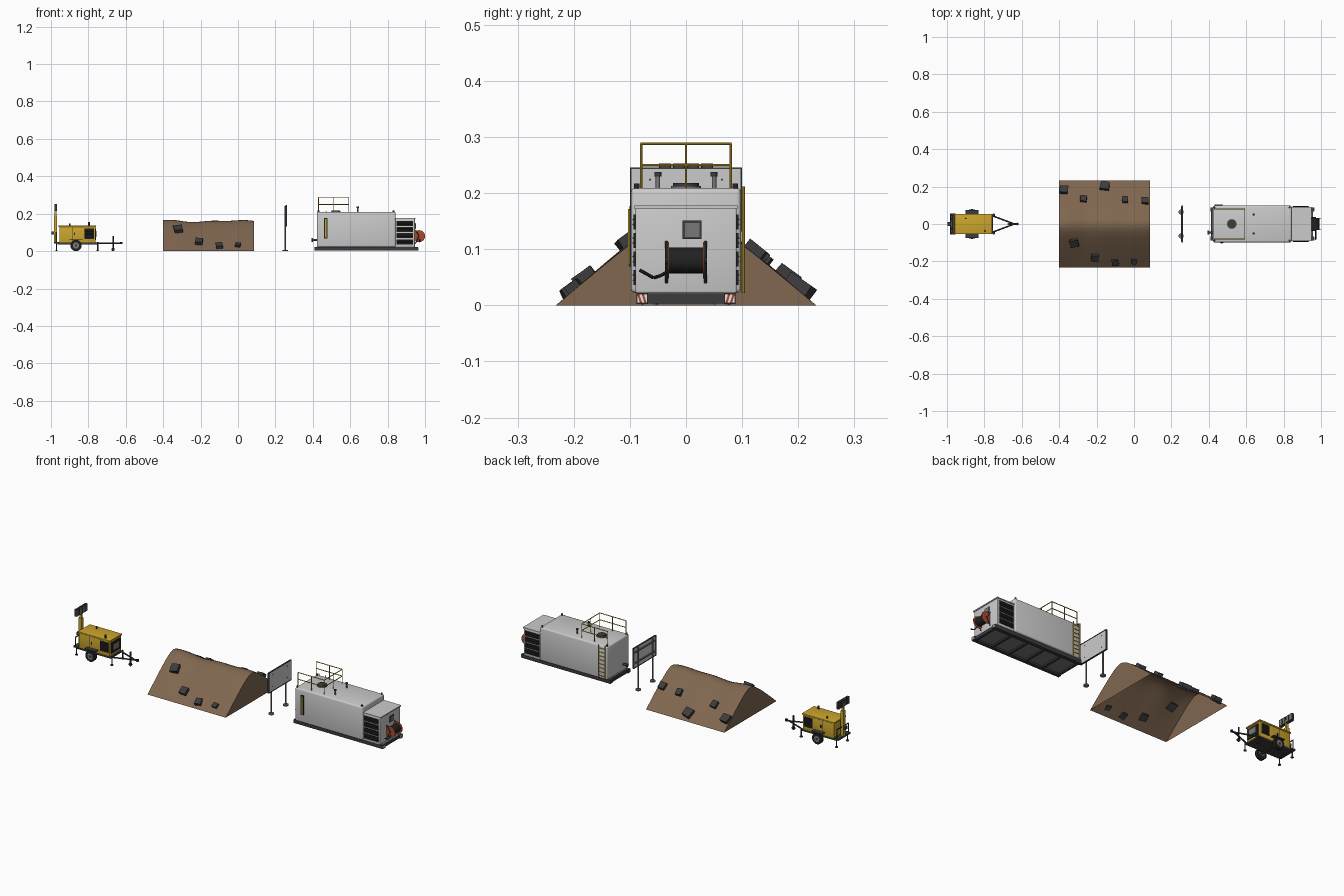
import bpy, bmesh, math, random
from mathutils import Vector, Matrix

if "Cube" in bpy.data.objects:
    bpy.data.objects.remove(bpy.data.objects["Cube"])

random.seed(4)


def material(name, r, g, b):
    m = bpy.data.materials.new(name)
    m.diffuse_color = (r, g, b, 1)
    m.use_nodes = True
    m.node_tree.nodes["Principled BSDF"].inputs["Base Color"].default_value = m.diffuse_color
    return m


LIGHT = material("light_grey", .60, .60, .60)
MID = material("mid_grey", .19, .19, .19)
DARK = material("dark_grey", .045, .045, .048)
BLACK = material("black", .015, .015, .016)
YELLOW = material("yellow", .60, .38, .025)
SOIL = material("soil_brown", .215, .135, .08)
RED = material("red", .42, .065, .03)
WHITE = material("white", .85, .85, .85)


def finish(name, bm, mat):
    bmesh.ops.recalc_face_normals(bm, faces=bm.faces)
    me = bpy.data.meshes.new(name)
    bm.to_mesh(me)
    bm.free()
    me.materials.append(mat)
    ob = bpy.data.objects.new(name, me)
    bpy.context.collection.objects.link(ob)
    return ob


def box(name, x, y, z, mat, bevel=0):
    """Box from (min, max) pairs."""
    bm = bmesh.new()
    bmesh.ops.create_cube(bm, size=1)
    for v in bm.verts:
        for i, (a, b) in enumerate((x, y, z)):
            v.co[i] = (a + b) / 2 + v.co[i] * (b - a)
    if bevel:
        bmesh.ops.bevel(bm, geom=bm.edges[:], offset=bevel, segments=3, profile=.5, affect='EDGES')
    return finish(name, bm, mat)


def rods(name, pairs, r, mat, sides=8):
    """Round bars between pairs of points."""
    bm = bmesh.new()
    for p, q in pairs:
        p, q = Vector(p), Vector(q)
        d = q - p
        m = Matrix.Translation((p + q) / 2) @ d.to_track_quat('Z', 'Y').to_matrix().to_4x4()
        bmesh.ops.create_cone(bm, cap_ends=True, segments=sides, radius1=r, radius2=r,
                              depth=d.length, matrix=m)
    return finish(name, bm, mat)


def chain(*pts):
    return list(zip(pts, pts[1:]))


# Soil heap: hyperbolic ridge, closed ends, open underside
def heap_z(x, y):
    a, s = .05, .85
    z = s * (math.hypot(.232, a) - math.hypot(y, a))
    wave = .004 * math.sin(17 * x + 2) + .003 * math.sin(31 * x)
    return max(0, z + wave * z / .16 + .002 * z / .16)


bm = bmesh.new()
NX, NY = 24, 28
grid = []
for i in range(NX + 1):
    x = -.40 + .486 * i / NX
    grid.append([bm.verts.new((x, y, heap_z(x, y)))
                 for y in (-.232 + .464 * j / NY for j in range(NY + 1))])
for i in range(NX):
    for j in range(NY):
        bm.faces.new((grid[i][j], grid[i + 1][j], grid[i + 1][j + 1], grid[i][j + 1]))
bm.faces.new(grid[0])
bm.faces.new(grid[-1])
finish("soil_heap", bm, SOIL)

# Rocks lying on the slopes: x, y, size
for x, y, s in ((-.375, .18, .043), (-.155, .20, .048), (-.27, .133, .036), (-.048, .128, .034),
                (.06, .123, .036), (-.32, -.10, .042), (-.21, -.178, .040), (-.10, -.205, .034), (0, -.20, .028)):
    bm = bmesh.new()
    bmesh.ops.create_cube(bm, size=1)
    tilt = Matrix.Rotation(-math.copysign(.62, y), 4, 'X') @ Matrix.Rotation(random.uniform(-.2, .2), 4, 'Z')
    for v in bm.verts:
        j = Vector([random.uniform(-.06, .06) for _ in range(3)])
        co = (v.co + j) * s
        co.z *= .65
        v.co = tilt @ co + Vector((x, y, heap_z(x, y) + .005))
    finish("rock", bm, DARK)

# Tank container
box("tank_body", (.422, .842), (-.098, .098), (.022, .209), LIGHT, .008)
box("pump_cabin", (.838, .946), (-.09, .09), (.022, .174), LIGHT, .003)
box("cabin_roof", (.838, .95), (-.092, .092), (.172, .178), LIGHT)
for s in (-1, 1):
    for k in range(4):
        z = .036 + k * .033
        box("side_louvre", (.848, .936), sorted((s * .088, s * .094)), (z, z + .027), BLACK)
        rods("louvre_slat", [((.85, s * .094, z + h), (.934, s * .094, z + h)) for h in (.009, .018)],
             .0015, DARK, 4)
    box("skid_rail", (.408, .962), sorted((s * .068, s * .088)), (.002, .022), DARK)
box("skid_floor", (.42, .955), (-.07, .07), (.012, .022), MID)
for k in range(6):
    x = .412 + k * .106
    box("skid_crossbeam", (x, x + .014), (-.07, .07), (.003, .02), DARK)

# Striped warning plates on the skid ends
for s in (-1, 1):
    box("warning_plate", (.961, .965), sorted((s * .069, s * .087)), (.004, .020), WHITE)
    bm = bmesh.new()
    for k in range(2):
        y = .070 + k * .008
        quad = ((y, .004), (y + .004, .004), (y + .009, .020), (y + .005, .020))
        bm.faces.new([bm.verts.new((.9655, s * a, z)) for a, z in quad])
    finish("warning_stripes", bm, RED)

# Cabin end: window and hose reel
box("window_frame", (.945, .949), (-.006, .028), (.118, .151), DARK)
box("window_pane", (.947, .951), (-.002, .024), (.122, .147), MID)
rods("reel_drum", [((.968, -.031, .08), (.968, .031, .08))], .023, BLACK, 24)
rods("reel_flanges", [((.968, s * .030, .08), (.968, s * .033, .08)) for s in (-1, 1)], .032, RED, 24)
for s in (-1, 1):
    rods("reel_stand", chain((.948, s * .035, .04), (.968, s * .035, .08), (.948, s * .035, .114)), .0025, DARK)
rods("reel_axle", [((.968, -.037, .08), (.968, .037, .08))], .005, DARK)
rods("hose", chain((.972, -.03, .062), (.972, -.045, .053), (.972, -.058, .049), (.972, -.07, .056),
                   (.972, -.083, .063)), .003, BLACK)

# Tank fittings
rods("hatch_collar", [((.523, 0, .205), (.523, 0, .213))], .027, MID, 24)
rods("hatch_lid", [((.523, 0, .213), (.523, 0, .218))], .023, DARK, 24)
for s in (-1, 1):
    rods("vent_pipe", [((.64, s * .05, .205), (.64, s * .05, .232))], .004, MID, 12)
    rods("vent_cap", [((.64, s * .05, .23), (.64, s * .05, .238))], .006, DARK, 12)
    for x in (.43, .832):
        rods("lifting_lug", [((x, s * .088, .205), (x, s * .088, .217))], .005, DARK, 10)
rods("outlet_pipe", [((.396, -.045, .06), (.425, -.045, .06))], .006, DARK, 12)
rods("outlet_flange", [((.394, -.045, .06), (.4, -.045, .06))], .010, DARK, 12)
box("level_gauge", (.46, .478), (-.101, -.097), (.068, .177), BLACK)
box("gauge_tube", (.466, .472), (-.103, -.1), (.073, .172), YELLOW)

# Roof railing and ladder
xs = (.43, .512, .592)
rail = []
for z in (.25, .288):
    rail += chain((.43, -.08, z), (.592, -.08, z), (.592, .08, z), (.43, .08, z))
rail += [((x, s * .08, .207), (x, s * .08, .288)) for x in xs for s in (-1, 1)]
rail.append(((.592, 0, .207), (.592, 0, .288)))
rods("roof_railing", rail, .0022, YELLOW)
ladder = [((x, .102, .022), (x, .102, .212)) for x in (.432, .472)]
rods("ladder_rails", ladder, .003, YELLOW)
rods("ladder_rungs", [((.432, .102, .04 + k * .022), (.472, .102, .04 + k * .022)) for k in range(8)],
     .002, YELLOW)

# Sign board on two posts
box("sign_board", (.256, .261), (-.098, .098), (.135, .243), LIGHT)
for s in (-1, 1):
    rods("sign_post", [((.252, s * .064, 0), (.252, s * .064, .24))], .004, MID, 12)
    rods("post_base", [((.252, s * .064, 0), (.252, s * .064, .007))], .014, MID, 20)
    box("sign_side_trim", (.254, .263), sorted((s * .097, s * .1)), (.132, .246), DARK)
    rods("sign_bolts", [((.26, s * .064, z), (.263, s * .064, z)) for z in (.16, .224)], .002, DARK)
for z in (.132, .243):
    box("sign_edge_trim", (.254, .263), (-.1, .1), (z, z + .003), DARK)
for z in (.158, .218):
    box("sign_back_rail", (.25, .257), (-.094, .094), (z, z + .007), MID)

# Trailer chassis
box("trailer_bed", (-.965, -.755), (-.05, .05), (.036, .045), DARK)
for s in (-1, 1):
    rods("drawbar", [((-.76, s * .045, .042), (-.64, 0, .042))], .004, DARK)
    rods("tyre", [((-.866, s * .057, .030), (-.866, s * .076, .030))], .030, BLACK, 24)
    rods("wheel_rim", [((-.866, s * .057, .030), (-.866, s * .077, .030))], .017, MID, 20)
    rods("wheel_hub", [((-.866, s * .07, .030), (-.866, s * .079, .030))], .006, DARK, 12)
    box("mudguard", (-.90, -.832), sorted((s * .052, s * .076)), (.062, .066), DARK)
    for x in (-.97, -.75):
        rods("stabiliser_leg", [((x, s * .048, .002), (x, s * .048, .05))], .003, DARK)
        rods("stabiliser_foot", [((x, s * .048, 0), (x, s * .048, .004))], .008, DARK, 12)
rods("axle", [((-.866, -.06, .03), (-.866, .06, .03))], .005, DARK)
rods("tow_bar", [((-.67, 0, .042), (-.618, 0, .042))], .005, DARK)
rods("tow_eye", [((-.624, 0, .038), (-.624, 0, .049))], .007, BLACK, 12)
rods("jockey_leg", [((-.668, 0, .008), (-.668, 0, .08))], .004, DARK)
rods("jockey_wheel", [((-.668, -.004, .009), (-.668, .004, .009))], .009, BLACK, 16)

# Generator housing
box("generator_body", (-.955, -.762), (-.051, .051), (.045, .13), YELLOW, .003)
box("generator_roof", (-.959, -.758), (-.054, .054), (.129, .137), YELLOW, .002)
for s in (-1, 1):
    box("side_grille", (-.822, -.77), sorted((s * .049, s * .053)), (.066, .122), BLACK)
    rods("grille_bars", [((-.82, s * .053, .074 + k * .01), (-.772, s * .053, .074 + k * .01)) for k in range(5)],
         .0012, DARK, 4)
    box("door_seam", (-.887, -.884), sorted((s * .049, s * .0515)), (.05, .126), DARK)
    box("door_handle", (-.877, -.871), sorted((s * .049, s * .054)), (.085, .1), BLACK)
box("control_panel", (-.764, -.758), (-.038, .038), (.06, .12), BLACK)
box("control_screen", (-.759, -.756), (-.024, .024), (.076, .108), MID)
rods("exhaust", [((-.797, -.037, .13), (-.797, -.037, .155))], .005, DARK, 12)
rods("lifting_eye", [((-.9, .03, .13), (-.9, .03, .149))], .004, DARK, 10)

# Light mast
box("mast_bracket", (-.985, -.955), (-.055, .055), (.042, .05), DARK)
box("mast_lower", (-.985, -.967), (-.009, .009), (.05, .19), YELLOW)
box("mast_upper", (-.982, -.97), (-.006, .006), (.18, .235), YELLOW)
box("mast_winch", (-.998, -.984), (-.01, .01), (.09, .106), DARK)
for s in (-1, 1):
    rods("mast_brace", [((-.974, s * .05, .046), (-.974, s * .05, .1)),
                        ((-.974, s * .05, .1), (-.974, 0, .1))], .003, DARK)
rods("lamp_bar", [((-.975, -.05, .228), (-.975, .05, .228))], .003, DARK)
for k in range(4):
    y = -.0375 + k * .025
    box("lamp_housing", (-.982, -.968), (y - .0105, y + .0105), (.214, .253), DARK)
    box("lamp_lens", (-.969, -.9665), (y - .008, y + .008), (.218, .249), MID)

# Smooth rounded surfaces, keep edges sharp
bpy.ops.object.select_all(action='DESELECT')
for ob in bpy.context.scene.objects:
    if ob.name.split('.')[0] != "rock":
        ob.select_set(True)
        bpy.context.view_layer.objects.active = ob
bpy.ops.object.shade_smooth_by_angle(angle=math.radians(35))
